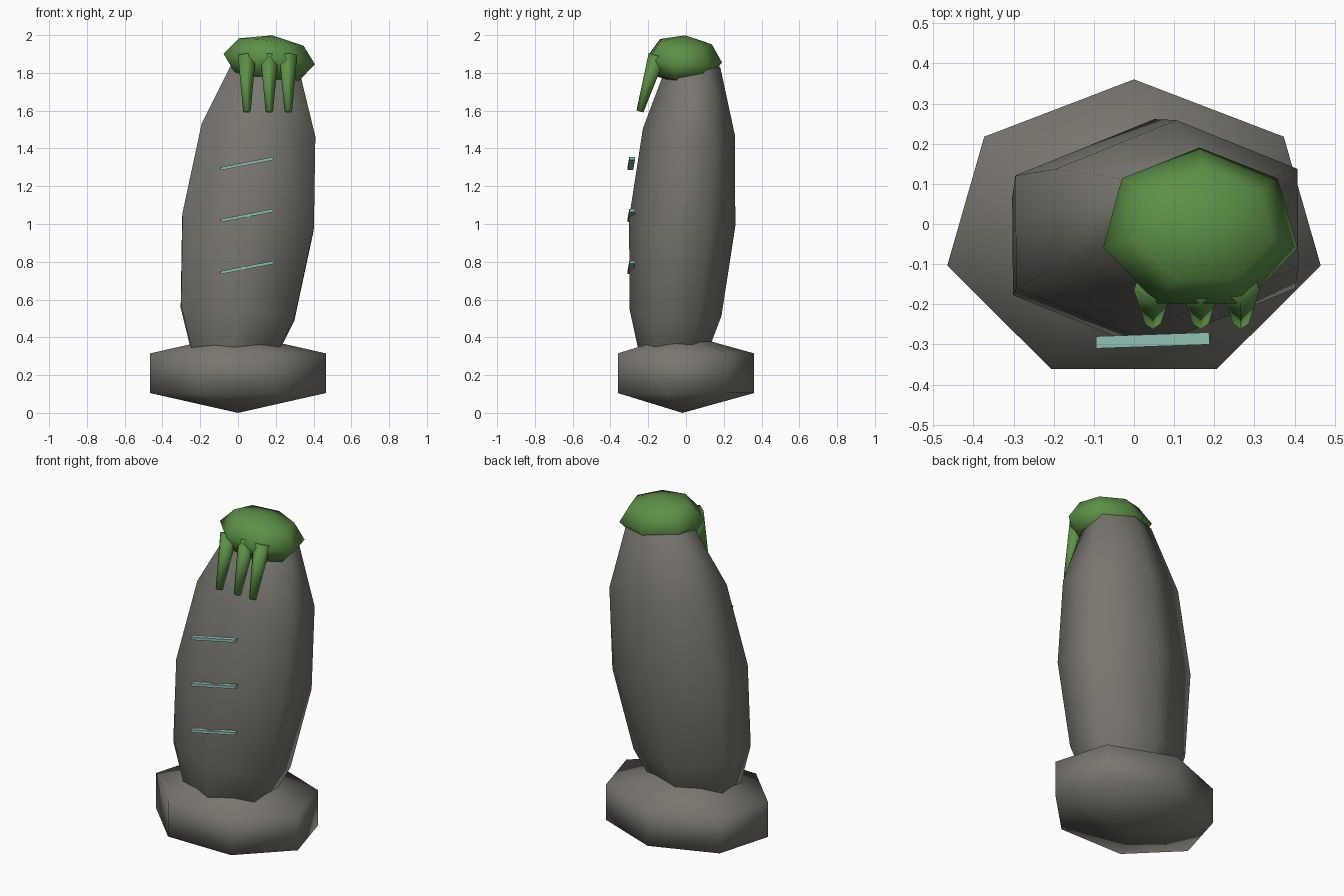
import bpy, bmesh, math
from mathutils import Matrix, Vector, Euler

if "Cube" in bpy.data.objects:
    bpy.data.objects.remove(bpy.data.objects["Cube"])


def material(name, rgb):
    m = bpy.data.materials.new(name)
    m.diffuse_color = (*rgb, 1)
    m.use_nodes = True
    m.node_tree.nodes["Principled BSDF"].inputs["Base Color"].default_value = m.diffuse_color
    return m


STONE = material("warm grey stone", (0.19, 0.18, 0.157))
MOSS = material("moss green", (0.107, 0.283, 0.061))
TEAL = material("pale teal", (0.27, 0.52, 0.44))
LEAN = Euler((math.radians(-4.2), math.radians(6.5), 0)).to_matrix().to_4x4()


def finish(name, bm, mat, smooth=True):
    bmesh.ops.recalc_face_normals(bm, faces=bm.faces)
    for f in bm.faces:
        f.smooth = smooth
    mesh = bpy.data.meshes.new(name)
    bm.to_mesh(mesh)
    bm.free()
    mesh.materials.append(mat)
    ob = bpy.data.objects.new(name, mesh)
    bpy.context.collection.objects.link(ob)
    return ob


def ellipsoid(name, sides, rings, centre, radii, mat, rot=Matrix()):
    """Coarse ellipsoid with one column of vertices facing +y."""
    bm = bmesh.new()
    bmesh.ops.create_uvsphere(bm, u_segments=sides, v_segments=rings, radius=1)
    # turn so that a vertex column points exactly to the back
    widest = max(bm.verts, key=lambda v: round(v.co.xy.length, 4))
    turn = math.pi / 2 - math.atan2(widest.co.y, widest.co.x)
    bm.transform(Matrix.Translation(centre) @ rot
                 @ Matrix.Diagonal((*radii, 1)) @ Matrix.Rotation(turn, 4, 'Z'))
    return finish(name, bm, mat)


# Foot stone, leaning pillar and moss cap
ellipsoid("foot_stone", 7, 3, (0, -0.019, 0.21), (0.551, 0.438, 0.21), STONE)
ellipsoid("pillar", 6, 6, (0.053, -0.02, 1.01), (0.404, 0.282, 0.965), STONE, LEAN)
ellipsoid("moss_cap", 7, 4, (0.165, -0.014, 1.87), (0.25, 0.205, 0.13), MOSS, LEAN)

# Hanging moss strands, tapering downwards and leaning forward
for i, x in enumerate((0.047, 0.166, 0.266)):
    top, tip = Vector((x, -0.15, 1.89)), Vector((x, -0.242, 1.595))
    axis = top - tip
    bm = bmesh.new()
    bmesh.ops.create_cone(bm, cap_ends=True, segments=5, radius1=0.021,
                          radius2=0.05, depth=axis.length)
    bm.transform(Matrix.Translation((top + tip) / 2)
                 @ axis.to_track_quat('Z', 'Y').to_matrix().to_4x4())
    finish(f"moss_strand_{i + 1}", bm, MOSS)

# Slanted rune bars on the front
for i, z in enumerate((0.77, 1.045, 1.32)):
    bm = bmesh.new()
    bmesh.ops.create_cube(bm, size=1)
    bm.transform(Matrix.Translation((0.048, -0.29, z))
                 @ Matrix.Rotation(math.radians(2), 4, 'Z')
                 @ Matrix.Rotation(math.radians(-11), 4, 'Y')
                 @ Matrix.Diagonal((0.288, 0.03, 0.016, 1)))
    finish(f"rune_bar_{i + 1}", bm, TEAL, smooth=False)
